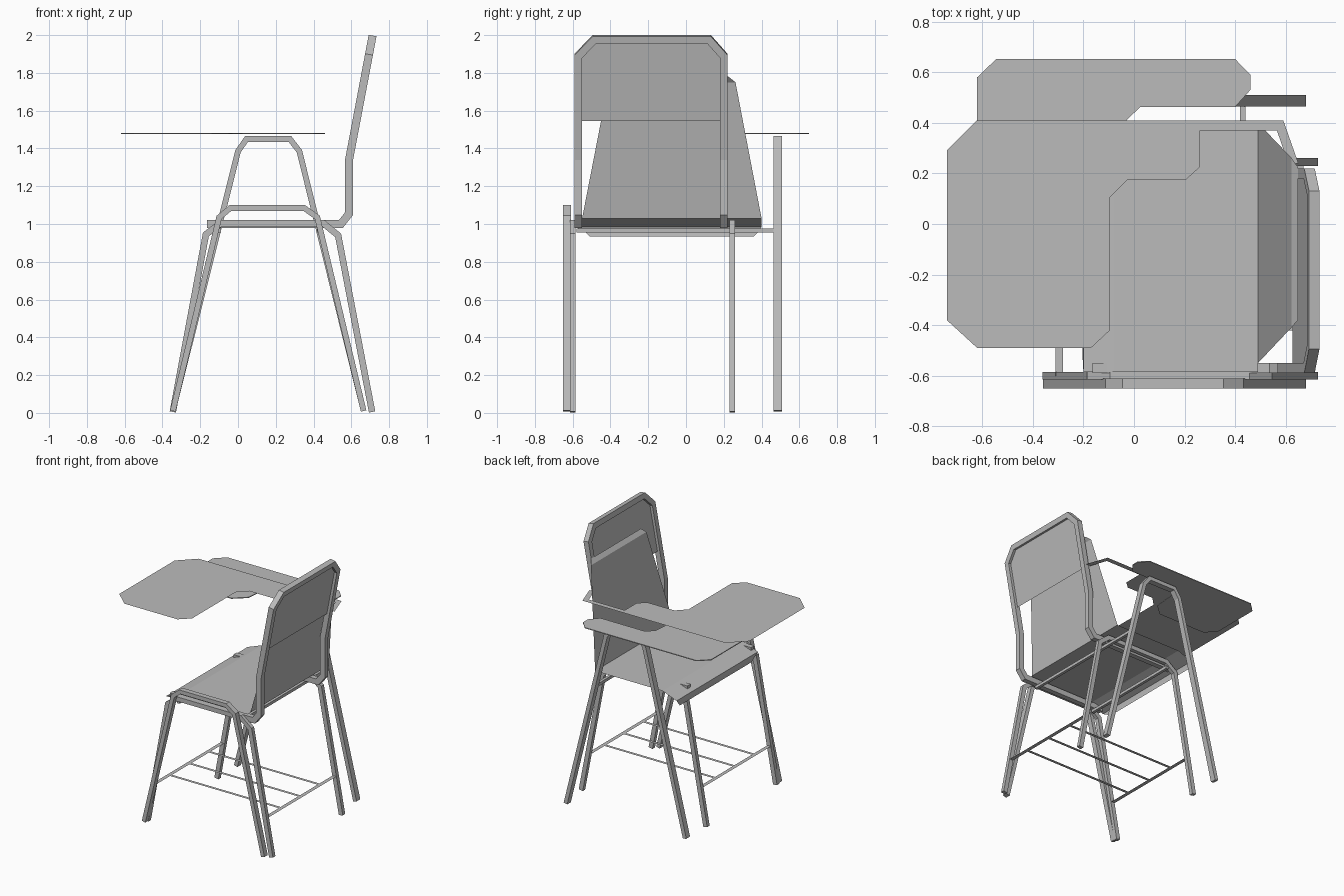
import bpy, bmesh
from mathutils import Vector

cube = bpy.data.objects.get("Cube")
if cube:
    bpy.data.objects.remove(cube)

grey = bpy.data.materials.new("light_grey")
grey.use_nodes = True
grey.diffuse_color = (0.5, 0.5, 0.5, 1)
grey.node_tree.nodes["Principled BSDF"].inputs["Base Color"].default_value = (0.5, 0.5, 0.5, 1)


def make(name, verts, faces):
    mesh = bpy.data.meshes.new(name)
    mesh.from_pydata([tuple(v) for v in verts], [], faces)
    bm = bmesh.new()
    bm.from_mesh(mesh)
    bmesh.ops.recalc_face_normals(bm, faces=bm.faces)
    bm.to_mesh(mesh)
    bm.free()
    mesh.materials.append(grey)
    obj = bpy.data.objects.new(name, mesh)
    bpy.context.collection.objects.link(obj)
    return obj


def miters(path):
    """Mitred in-plane normal at every point of a 2D path."""
    pts = [Vector(p) for p in path]
    dirs = [(b - a).normalized() for a, b in zip(pts, pts[1:])]
    result = []
    for i in range(len(pts)):
        a, b = dirs[max(i - 1, 0)], dirs[min(i, len(dirs) - 1)]
        t = (a + b).normalized()
        result.append(Vector((-t.y, t.x)) / max(t.dot(b), 0.3))
    return list(zip(pts, result))


def bar(name, path, width, depth, place):
    """Square tube along a 2D path; place maps (u, v, offset) into space."""
    verts, faces = [], []
    for p, n in miters(path):
        for side, off in ((-1, -1), (1, -1), (1, 1), (-1, 1)):
            q = p + n * side * width / 2
            verts.append(place(q.x, q.y, off * depth / 2))
    for k in range(0, len(verts) - 4, 4):
        for j in range(4):
            m = (j + 1) % 4
            faces.append((k + j, k + m, k + 4 + m, k + 4 + j))
    last = len(verts) - 4
    faces += [(3, 2, 1, 0), (last, last + 1, last + 2, last + 3)]
    return make(name, verts, faces)


def upright(y):
    return lambda x, z, w: (x, y + w, z)


def sheet(name, outline, z):
    return make(name, [(x, y, z) for x, y in outline], [tuple(range(len(outline)))])


def folded(name, rows):
    """Thin folded sheet from rows of (x, z, y_start, y_end)."""
    verts = [(x, y, z) for x, z, a, b in rows for y in (a, b)]
    faces = [(k, k + 1, k + 3, k + 2) for k in range(0, len(verts) - 2, 2)]
    return make(name, verts, faces)


# Main leg frames on both sides
leg_path = [(-0.345, 0.005), (-0.17, 0.945), (-0.09, 1.005),
            (0.45, 1.005), (0.53, 0.94), (0.71, 0.005)]
for side, y in (("right", -0.6), ("left", 0.245)):
    bar(side + "_leg_frame", leg_path, 0.034, 0.03, upright(y))

# Outer leg frames: low on one side, tall under the writing arm
low = [(-0.345, 0.01), (-0.1, 1.035), (-0.04, 1.085), (0.35, 1.085), (0.42, 1.035), (0.665, 0.01)]
tall = [(-0.345, 0.01), (0, 1.385), (0.045, 1.45), (0.275, 1.45), (0.325, 1.385), (0.665, 0.01)]
bar("low_side_frame", low, 0.03, 0.04, upright(-0.63))
bar("tall_arm_frame", tall, 0.03, 0.045, upright(0.487))

# Seat rail and backrest frame follow one bent side profile
profile = [(-0.165, 1.0), (0.545, 1.0), (0.588, 1.055), (0.588, 1.34), (0.713, 2.0)]
bends = miters(profile)
stops = [0]
for (a, _), (b, _) in zip(bends, bends[1:]):
    stops.append(stops[-1] + (b - a).length)


def on_profile(y, s, w):
    i = 0
    while i < len(stops) - 2 and s > stops[i + 1]:
        i += 1
    t = (s - stops[i]) / (stops[i + 1] - stops[i])
    (a, na), (b, nb) = bends[i], bends[i + 1]
    p = a.lerp(b, t) + na.lerp(nb, t) * w
    return (p.x, y, p.y)


def at_height(z):
    return stops[3] + (z - 1.34) / 0.66 * (stops[4] - stops[3])


left_side = [(-0.57, s) for s in stops[:4]]
right_side = [(0.2, s) for s in reversed(stops[:4])]
top = [(y, at_height(z)) for y, z in ((-0.57, 1.89), (-0.485, 1.978), (0.122, 1.978), (0.2, 1.89))]
bar("back_frame", left_side + top + right_side, 0.04, 0.042, on_profile)

panel = [(-0.555, 1.545), (-0.555, 1.885), (-0.48, 1.96), (0.117, 1.96), (0.185, 1.885), (0.185, 1.545)]
make("back_panel", [on_profile(y, at_height(z), 0) for y, z in panel], [tuple(range(6))])

# Slanted back sheet and folded seat sheet
folded("back_sheet", [(0.49, 1.03, -0.55, 0.4), (0.622, 1.75, -0.41, 0.262),
                      (0.648, 1.78, -0.38, 0.225)])
folded("seat", [(0.49, 1.03, -0.585, 0.4), (-0.08, 1.03, -0.585, 0.4),
                (-0.2, 0.985, -0.585, 0.4), (-0.203, 0.955, -0.53, 0.38), (-0.2, 0.935, -0.51, 0.36)])

# Crossbars below the seat
for name, x, end in (("rear_crossbar", 0.43, 0.47), ("front_crossbar", -0.1, 0.25)):
    bar(name, [(-0.58, 0.965), (end, 0.965)], 0.022, 0.022,
        lambda y, z, w, x=x: (x + w, y, z))

# Writing board with its narrow arm reaching the backrest
sheet("writing_board", [
    (-0.74, 0.29), (-0.62, 0.41), (0.59, 0.41), (0.65, 0.24), (0.61, 0.24), (0.565, 0.37),
    (0.26, 0.37), (0.26, 0.225), (0.205, 0.175), (-0.025, 0.175), (-0.095, 0.105),
    (-0.095, -0.42), (-0.17, -0.49), (-0.62, -0.49), (-0.74, -0.38)], 1.545)

# Armrest plate on the tall frame
armrest = sheet("armrest", [
    (-0.62, 0.58), (-0.545, 0.652), (0.4, 0.652), (0.46, 0.59), (0.46, 0.53), (0.4, 0.463),
    (0.025, 0.463), (-0.03, 0.41), (-0.05, 0.2), (-0.14, 0.12), (-0.55, 0.12), (-0.62, 0.2)], 1.48)
solid = armrest.modifiers.new("thickness", "SOLIDIFY")
solid.thickness = 0.006
solid.offset = 0


# Flat rack between the legs
def slat(name, x0, x1, y0, y1):
    sheet(name, [(x0, y0), (x1, y0), (x1, y1), (x0, y1)], 0.29)


for name, x in (("front_rack_rail", -0.295), ("rear_rack_rail", 0.655)):
    slat(name, x - 0.015, x + 0.015, -0.6, 0.245)
for i in range(3):
    y = -0.41 + 0.235 * i
    slat(f"rack_slat_{i + 1}", -0.295, 0.655, y - 0.012, y + 0.012)
